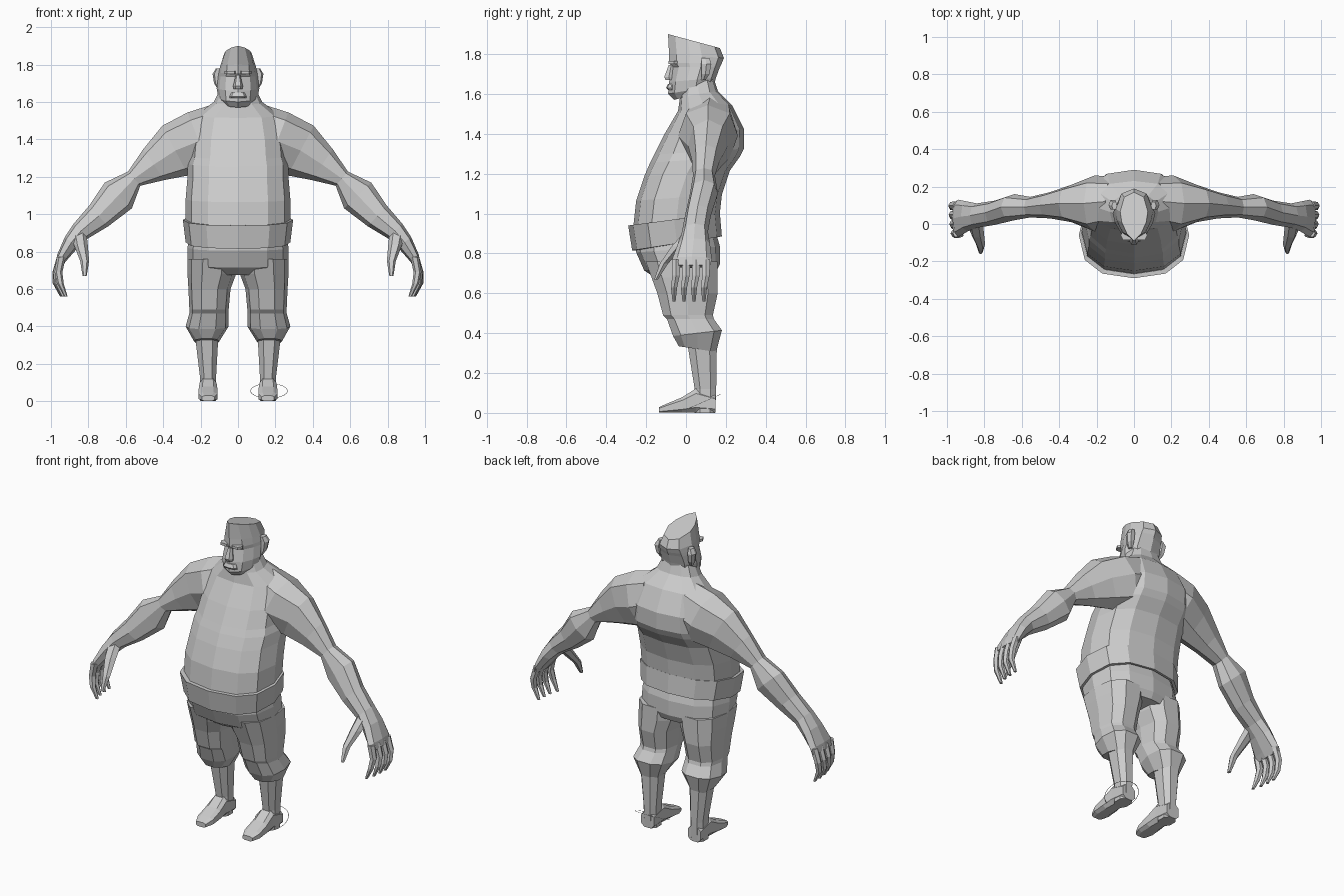
import bpy, bmesh, math
from mathutils import Vector

default_cube = bpy.data.objects.get("Cube")
if default_cube:
    bpy.data.objects.remove(default_cube)

grey = (.6, .6, .6, 1)
clay = bpy.data.materials.new("clay_grey")
clay.use_nodes = True
clay.diffuse_color = grey
clay.node_tree.nodes["Principled BSDF"].inputs["Base Color"].default_value = grey


def loft(name, rings, side=1, closed=False):
    """Skin equal-length rings; side=-1 mirrors the part across x."""
    bm = bmesh.new()
    rows = [[bm.verts.new((x * side, y, z)) for x, y, z in ring] for ring in rings]
    pairs = list(zip(rows, rows[1:]))
    if closed:
        pairs.append((rows[-1], rows[0]))
    else:
        bm.faces.new(rows[0])
        bm.faces.new(rows[-1])
    for lower, upper in pairs:
        for i in range(len(lower)):
            bm.faces.new((lower[i - 1], lower[i], upper[i], upper[i - 1]))
    bmesh.ops.recalc_face_normals(bm, faces=bm.faces)
    mesh = bpy.data.meshes.new(name)
    bm.to_mesh(mesh)
    bm.free()
    mesh.materials.append(clay)
    bpy.context.collection.objects.link(bpy.data.objects.new(name, mesh))


def section(centre, across, along, sides=8, power=1, turn=0):
    """Superellipse ring around a centre; a smaller power is boxier."""
    ring = []
    for i in range(sides):
        angle = math.tau * (i + turn) / sides
        c, s = math.cos(angle), math.sin(angle)
        ring.append(Vector(centre)
                    + Vector(across) * math.copysign(abs(c) ** power, c)
                    + Vector(along) * math.copysign(abs(s) ** power, s))
    return ring


def level(z, front, back, inner, outer, tilt=0, sides=8, power=.8, turn=0):
    """Roughly horizontal ring between given limits, rising by tilt to the back."""
    return section(((inner + outer) / 2, (front + back) / 2, z),
                   ((outer - inner) / 2, 0, 0),
                   (0, (back - front) / 2, tilt / 2), sides, power, turn)


def girth(z, front, back, width, tilt=.03):
    """Ring around the middle of the body."""
    return level(z, front, back, -width, width, tilt, sides=12)


# Torso and neck
loft("torso", [girth(*ring) for ring in (
    (.9, -.27, .16, .28), (1.08, -.25, .18, .28), (1.2, -.21, .22, .27),
    (1.27, -.18, .27, .27), (1.31, -.16, .29, .26), (1.41, -.11, .29, .25),
    (1.53, -.04, .23, .22), (1.6, -.03, .16, .13), (1.66, -.02, .14, .1))])

# Belt: tilted band whose inner edge is the outer edge drawn in
belt_low = girth(.85, -.27, .18, .28, tilt=.07)
belt_high = girth(.97, -.29, .17, .295, tilt=.06)
draw_in = Vector((.92, .92, 1))
loft("belt", [[p * draw_in for p in belt_low], belt_low,
              belt_high, [p * draw_in for p in belt_high]], closed=True)

# Trouser seat
loft("trouser_seat", [girth(.89, -.25, .15, .26), girth(.82, -.25, .17, .27),
                      girth(.73, -.21, .17, .27), girth(.69, -.15, .15, .25)])


def head_ring(z, width, front, back, tilt, blunt=.6):
    """Ring with a wedge-shaped front and a rounded back."""
    half = [(0, 0), (blunt, .14), (.88, .38), (1, .6), (.7, .9), (0, 1)]
    outline = half + [(-x, t) for x, t in half[-2:0:-1]]
    return [(x * width, front + (back - front) * t, z + tilt * t) for x, t in outline]


# Head with a slanted flat crown
loft("head", [head_ring(*ring) for ring in (
    (1.57, .07, -.06, .06, .03), (1.6, .105, -.09, .14, .04),
    (1.66, .114, -.085, .15, .02), (1.735, .106, -.07, .17, 0),
    (1.755, .103, -.085, .18, 0), (1.8, .096, -.085, .19, -.02),
    (1.9, .074, -.09, .17, -.07, .5))])

# Nose and lips, given by height, front and half width
loft("nose", [level(z, front, -.06, -w, w, sides=6) for z, front, w in (
    (1.67, -.105, .024), (1.685, -.112, .026), (1.745, -.088, .012))])
loft("lips", [level(z, front, -.05, -w, w) for z, front, w in (
    (1.62, -.09, .045), (1.63, -.1, .045), (1.65, -.09, .035))])


def arm_rings(joints):
    """Rings square to the arm path; each joint is x, y, z, thickness, depth."""
    rings = []
    for i, (x, y, z, thick, deep) in enumerate(joints):
        before, after = joints[max(i - 1, 0)], joints[min(i + 1, len(joints) - 1)]
        square = Vector((before[2] - after[2], 0, after[0] - before[0])).normalized()
        rings.append(section((x, y, z), square * thick, (0, deep, 0), power=.9))
    return rings


def digit(name, path, side):
    """Finger or thumb along a path of x, y, z, radius."""
    loft(name, [section((x, y, z), (r, 0, 0), (0, r, 0), sides=6) for x, y, z, r in path], side)


for side, word in ((1, "left"), (-1, "right")):
    # Brow and ear
    loft(word + "_brow", [level(z, -.09, -.03, .005, .072, sides=6) for z in (1.75, 1.765)], side)
    loft(word + "_ear", [level(z, .075, back, .09, outer, sides=6) for z, back, outer in (
        (1.67, .1, .11), (1.7, .12, .128), (1.75, .13, .136), (1.78, .12, .118))], side)

    # Arm from shoulder to knuckles
    loft(word + "_arm", arm_rings([
        (.1, .12, 1.43, .16, .13), (.21, .11, 1.39, .165, .15),
        (.335, .11, 1.34, .15, .1), (.45, .1, 1.265, .1, .07),
        (.555, .09, 1.19, .05, .055), (.64, .09, 1.1, .1, .07),
        (.745, .06, .99, .075, .065), (.84, .045, .91, .055, .065),
        (.89, .04, .85, .045, .08), (.94, .03, .77, .03, .1),
        (.955, .03, .735, .02, .09)]), side)

    # Four fingers curling inward, the first one most
    for k, finger in enumerate(("index", "middle", "ring", "little")):
        y, curl = .05 * (k - 1), .03 / (k + 1)
        digit(f"{word}_{finger}_finger", [
            (.945, y, .77, .024), (.975 - curl / 2, y, .69, .021),
            (.98 - curl, y - .01, .63, .018), (.95 - curl, y - .01, .56, .009)], side)
    digit(word + "_thumb", [(.85, .02, .9, .04), (.84, -.04, .835, .037),
                            (.82, -.11, .75, .024), (.82, -.15, .67, .011)], side)

    # Trouser leg with a flared cuff
    loft(word + "_trouser_leg", [level(*ring, sides=10) for ring in (
        (.76, -.21, .165, 0, .27), (.68, -.18, .165, .01, .27),
        (.6, -.15, .165, .04, .265), (.49, -.12, .14, .05, .26),
        (.47, -.1, .145, .05, .26), (.4, -.07, .185, .05, .28, .03),
        (.32, -.04, .155, .1, .235, -.03))], side)

    # Shin and foot
    loft(word + "_shin", [level(*ring, turn=.5) for ring in (
        (.36, 0, .16, .1, .235), (.12, .04, .155, .115, .205), (0, .04, .15, .115, .205))], side)
    loft(word + "_foot", [
        section((.16, y, height / 2), (half, 0, 0), (0, 0, height / 2), power=.6, turn=.5)
        for y, half, height in ((.147, .045, .09), (.05, .048, .125), (-.02, .053, .08),
                                (-.09, .053, .05), (-.135, .035, .03))], side)

# Thin tilted hoop around the left ankle
loft("ankle_hoop", [
    section((.166, .09, .055 + lift), (r, 0, 0), (0, r * .9, r * .4), sides=32)
    for r, lift in ((.1, 0), (.097, 0), (.098, .002))], closed=True)
